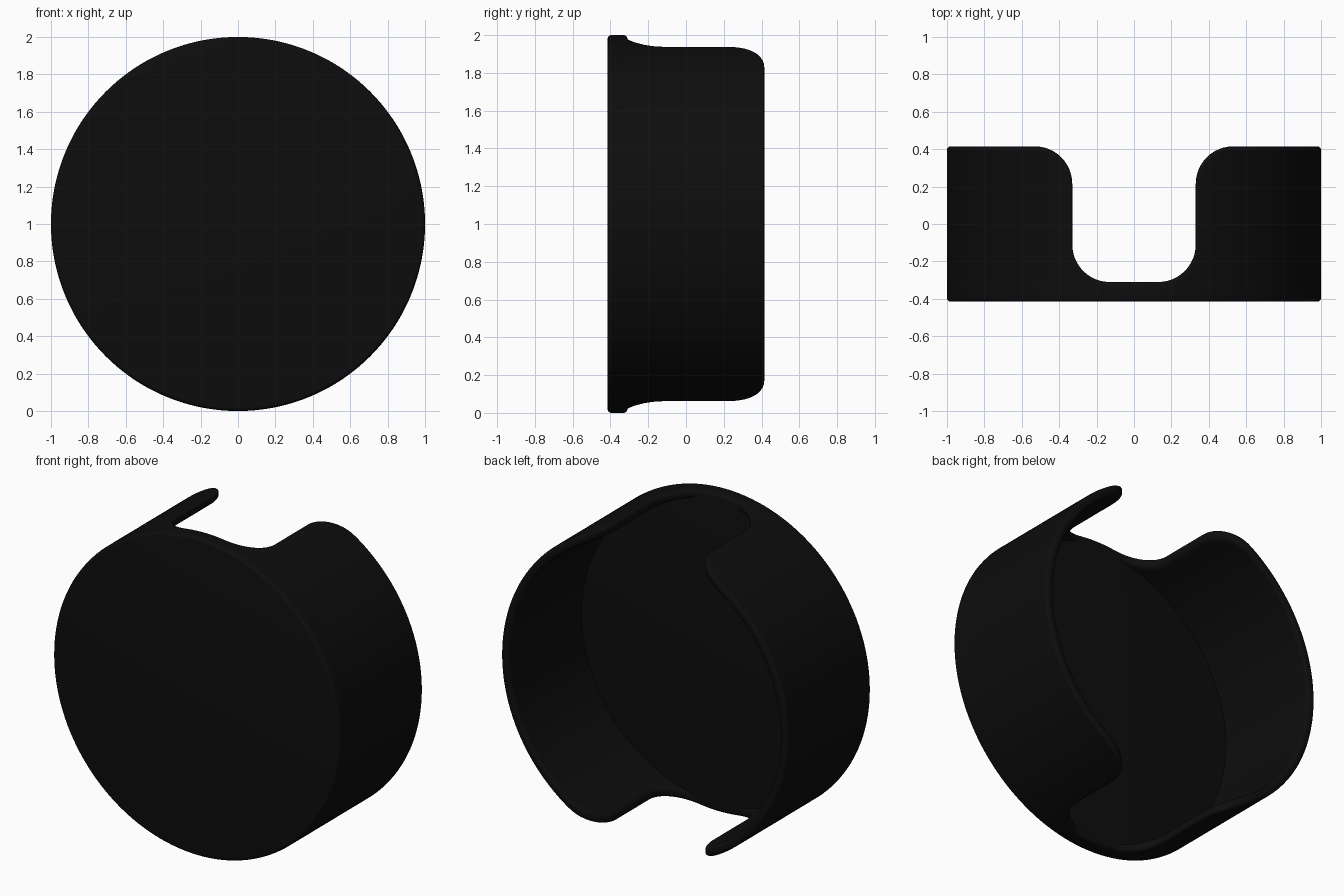
import bpy, bmesh
from math import sin, cos, asin, pi

if "Cube" in bpy.data.objects:
    bpy.data.objects.remove(bpy.data.objects["Cube"])

FRONT, FLOOR, BACK = -0.415, -0.31, 0.415   # depth positions along y
THICK, BEV, ARC = 0.055, 0.02, 0.2          # wall thickness, edge rounding, notch corner radius
NOTCH = 0.33                                # half width of the notch
COLS, SEG = 72, 144

black = bpy.data.materials.new("matte black")
black.diffuse_color = (0.004, 0.004, 0.004, 1)
black.use_nodes = True
black.node_tree.nodes["Principled BSDF"].inputs["Base Color"].default_value = black.diffuse_color


def finish(name, bm):
    bmesh.ops.remove_doubles(bm, verts=bm.verts, dist=1e-5)
    bmesh.ops.recalc_face_normals(bm, faces=bm.faces)
    me = bpy.data.meshes.new(name)
    bm.to_mesh(me)
    bm.free()
    me.materials.append(black)
    ob = bpy.data.objects.new(name, me)
    bpy.context.collection.objects.link(ob)
    bpy.ops.object.select_all(action='DESELECT')
    ob.select_set(True)
    bpy.context.view_layer.objects.active = ob
    bpy.ops.object.shade_smooth_by_angle(angle=0.6)
    return ob


def quarter(n=4):
    return [k * pi / 2 / n for k in range(n + 1)]


# Front disc: rounded profile (radius, y) turned around the y axis
profile = [(1 - BEV + BEV * sin(a), FRONT + BEV - BEV * cos(a)) for a in quarter()]
profile += [(1 - BEV + BEV * cos(a), FLOOR - BEV + BEV * sin(a)) for a in quarter()]
bm = bmesh.new()
rings = [[bm.verts.new((r * sin(2 * pi * k / SEG), y, 1 + r * cos(2 * pi * k / SEG)))
          for k in range(SEG)] for r, y in profile]
for lo, hi in zip(rings, rings[1:]):
    for k in range(SEG):
        n = (k + 1) % SEG
        bm.faces.new((lo[k], lo[n], hi[n], hi[k]))
bm.faces.new(rings[0])
bm.faces.new(rings[-1])
finish("front_disc", bm)


def notch_edge(inset):
    """S-shaped side of the notch as (x, y), moved into the wall by inset."""
    pts = []
    for a in quarter(12):
        pts.append((NOTCH - ARC + (ARC + inset) * sin(a), FLOOR + ARC - (ARC + inset) * cos(a)))
    for a in quarter(12):
        pts.append((NOTCH + ARC - (ARC - inset) * cos(a), BACK - ARC + (ARC - inset) * sin(a)))
    return pts


def wall_row(x, y, r, side):
    t0 = asin(x / r)
    angles = [t0 + (pi - 2 * t0) * c / COLS for c in range(COLS + 1)]
    return [(side * r * sin(t), y, 1 + r * cos(t)) for t in angles]


def boundary(grid):
    return (grid[0] + [row[-1] for row in grid[1:-1]] + grid[-1][::-1]
            + [row[0] for row in grid[-2:0:-1]])


# Curved side walls: outer and inner sheets joined by a rounded rim
def side_wall(name, side):
    bm = bmesh.new()
    layers = [(1 - BEV + BEV * cos(a), BEV - BEV * sin(a)) for a in quarter()]
    layers += [(1 - THICK + BEV - BEV * sin(a), BEV - BEV * cos(a)) for a in quarter()]
    loops = []
    for i, (r, inset) in enumerate(layers):
        grid = [wall_row(x, y, r, side) for x, y in notch_edge(inset)]
        if i in (0, len(layers) - 1):
            grid = [[bm.verts.new(p) for p in row] for row in grid]
            for lo, hi in zip(grid, grid[1:]):
                for c in range(COLS):
                    bm.faces.new((lo[c], lo[c + 1], hi[c + 1], hi[c]))
            loops.append(boundary(grid))
        else:
            loops.append([bm.verts.new(p) for p in boundary(grid)])
    for lo, hi in zip(loops, loops[1:]):
        for k in range(len(lo)):
            n = (k + 1) % len(lo)
            bm.faces.new((lo[k], lo[n], hi[n], hi[k]))
    finish(name, bm)


side_wall("right_wall", 1)
side_wall("left_wall", -1)
